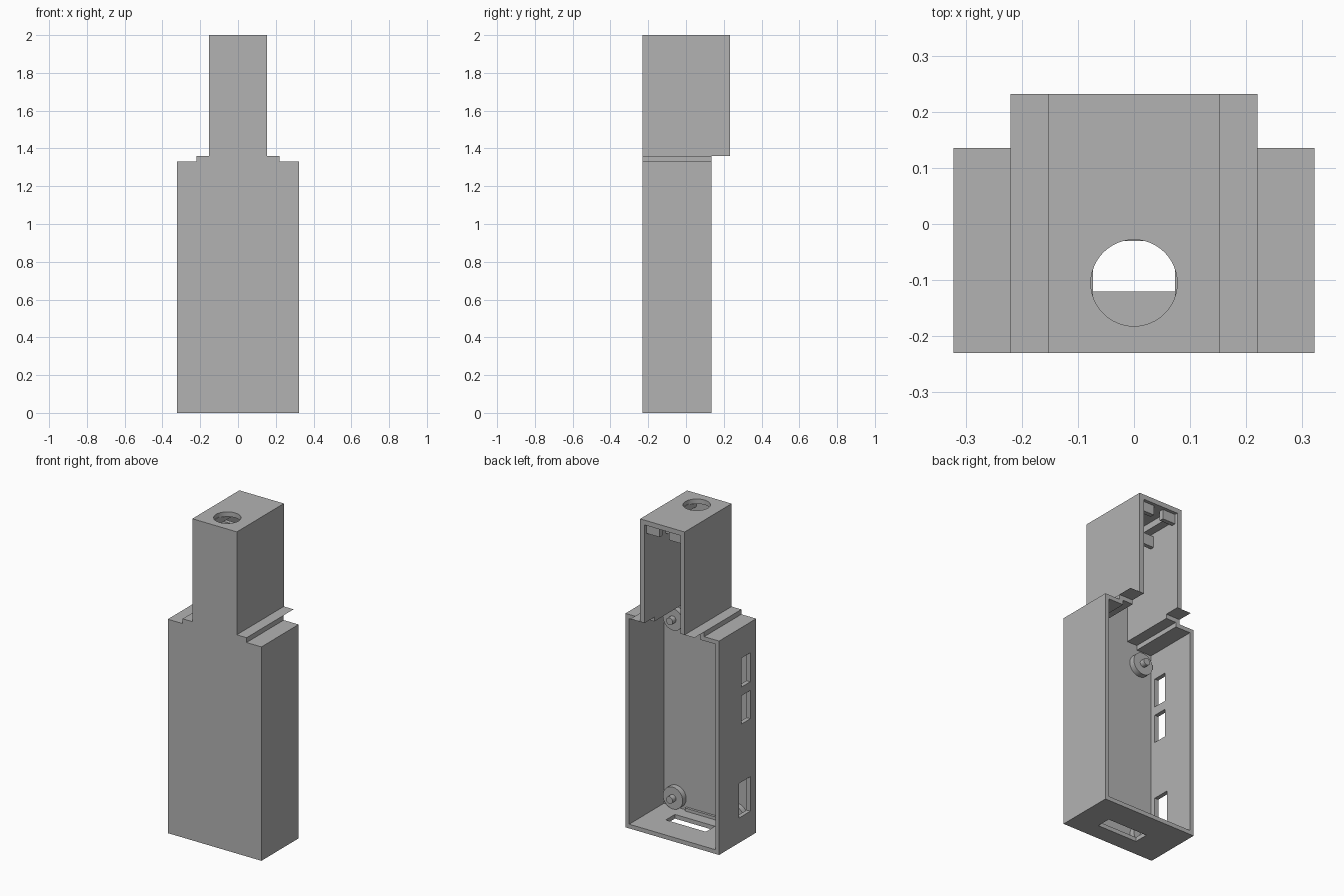
import bpy
import math

cube = bpy.data.objects.get("Cube")
if cube:
    bpy.data.objects.remove(cube)

grey = bpy.data.materials.new("plain_grey")
grey.use_nodes = True
grey.diffuse_color = (0.45, 0.45, 0.45, 1)
grey.node_tree.nodes["Principled BSDF"].inputs["Base Color"].default_value = (0.45, 0.45, 0.45, 1)


def prism(name, half_profile, y0, y1):
    """Mirror a half outline of (x, z) points and extrude it along y."""
    outline = half_profile + [(-x, z) for x, z in reversed(half_profile)]
    n = len(outline)
    verts = [(x, y, z) for y in (y0, y1) for x, z in outline]
    faces = [list(range(n))[::-1], list(range(n, 2 * n))]
    faces += [(i, (i + 1) % n, n + (i + 1) % n, n + i) for i in range(n)]
    mesh = bpy.data.meshes.new(name)
    mesh.from_pydata(verts, [], faces)
    obj = bpy.data.objects.new(name, mesh)
    bpy.context.collection.objects.link(obj)
    # make the normals point outward
    import bmesh
    bm = bmesh.new()
    bm.from_mesh(mesh)
    bmesh.ops.recalc_face_normals(bm, faces=bm.faces)
    bm.to_mesh(mesh)
    bm.free()
    mesh.materials.append(grey)
    return obj


def box(name, x0, x1, y0, y1, z0, z1):
    bpy.ops.mesh.primitive_cube_add(size=1, location=((x0 + x1) / 2, (y0 + y1) / 2, (z0 + z1) / 2))
    obj = bpy.context.object
    obj.name = name
    obj.scale = (x1 - x0, y1 - y0, z1 - z0)
    obj.data.materials.append(grey)
    return obj


def cylinder(name, radius, depth, location, along_y=False):
    bpy.ops.mesh.primitive_cylinder_add(vertices=48, radius=radius, depth=depth, location=location,
                                        rotation=(math.pi / 2 if along_y else 0, 0, 0))
    obj = bpy.context.object
    obj.name = name
    obj.data.materials.append(grey)
    bpy.ops.object.shade_smooth_by_angle()
    return obj


def cut(target, cutter):
    """Subtract the cutter and delete it."""
    mod = target.modifiers.new("cut", "BOOLEAN")
    mod.operation = "DIFFERENCE"
    mod.solver = "EXACT"
    mod.object = cutter
    bpy.context.view_layer.update()
    graph = bpy.context.evaluated_depsgraph_get()
    mesh = bpy.data.meshes.new_from_object(target.evaluated_get(graph))
    target.modifiers.clear()
    target.data = mesh
    bpy.data.objects.remove(cutter)


FRONT, BACK, NECK_BACK, INNER = -0.23, 0.135, 0.232, -0.205

# Stepped case with a tall neck, hollow and open at the back
case = prism("case", [(0.322, 0), (0.322, 1.33), (0.22, 1.33), (0.22, 1.36),
                      (0.153, 1.36), (0.153, 2)], FRONT, NECK_BACK)
cut(case, box("back_trim", -1, 1, BACK, 1, -1, 1.36))
cut(case, prism("cavity", [(0.296, 0.026), (0.296, 1.304), (0.193, 1.304), (0.193, 1.333),
                           (0.123, 1.333), (0.123, 1.97)], INNER, 0.5))

# Round opening in the top, slot in the floor, windows in one side
cut(case, cylinder("top_hole", 0.077, 0.2, (0, -0.105, 2)))
cut(case, box("floor_slot", -0.115, 0.16, -0.12, -0.03, -0.1, 0.1))
for y1, z0, z1 in ((-0.083, 0.96, 1.14), (-0.083, 0.73, 0.906), (-0.063, 0.155, 0.37)):
    cut(case, box("side_window", -0.4, -0.25, -0.172, y1, z0, z1))
bpy.ops.object.select_all(action="DESELECT")
case.select_set(True)
bpy.context.view_layer.objects.active = case
bpy.ops.object.shade_smooth_by_angle()

# Mounting bosses with locating pins
for side, label in ((1, "left"), (-1, "right")):
    for z, level in ((0.095, "lower"), (1.206, "upper")):
        cylinder(f"{level}_{label}_boss", 0.068, 0.037, (side * 0.21, INNER + 0.0165, z), True)
        cylinder(f"{level}_{label}_pin", 0.022, 0.07, (side * 0.21, INNER + 0.033, z), True)

# Ridge along the foot of the front wall
box("floor_ridge", -0.3, 0.14, INNER - 0.005, INNER + 0.015, 0.02, 0.045)

# Rails and tabs under the neck ceiling
for side, label in ((1, "left"), (-1, "right")):
    inner, outer = sorted((side * 0.073, side * 0.128))
    box(f"{label}_rail", inner, outer, -0.208, 0.19, 1.93, 1.975)
    inner, outer = sorted((side * 0.033, side * 0.128))
    box(f"{label}_back_tab", inner, outer, 0.185, 0.212, 1.91, 1.975)
    box(f"{label}_lower_tab", inner, outer, 0.0, 0.025, 1.84, 1.91)
